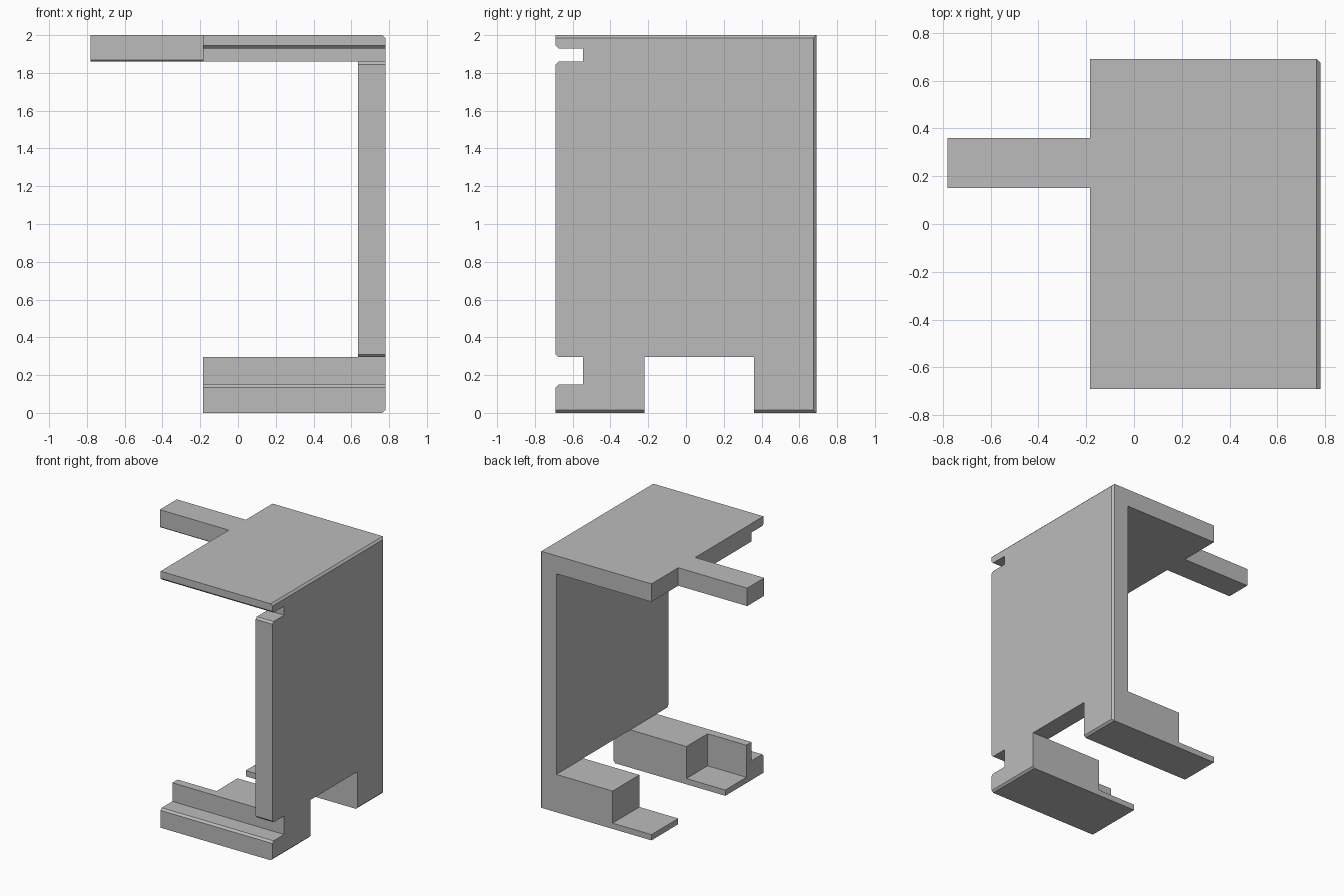
import bpy
import bmesh

cube = bpy.data.objects.get("Cube")
if cube:
    bpy.data.objects.remove(cube, do_unlink=True)

# One plain grey for the whole bracket
grey = bpy.data.materials.new("plain grey")
grey.use_nodes = True
colour = (0.5, 0.5, 0.5, 1)
grey.diffuse_color = colour
grey.node_tree.nodes["Principled BSDF"].inputs["Base Color"].default_value = colour

LEFT, RIGHT, INNER = -0.185, 0.78, 0.635    # tips of the plates, wall faces
FRONT, BACK = -0.69, 0.69
SHELF, FOOT, LIP, SLOT = 1.86, 0.295, 0.15, -0.545
C = 0.015                                   # chamfer


def extrude(name, outline, x0, x1, chamfer=None):
    """Extrude a (y, z) outline along x, bevelling the edges picked by a rule."""
    bm = bmesh.new()
    face = bm.faces.new([bm.verts.new((x0, y, z)) for y, z in outline])
    moved = bmesh.ops.extrude_face_region(bm, geom=[face])["geom"]
    bmesh.ops.translate(bm, vec=(x1 - x0, 0, 0),
                        verts=[v for v in moved if isinstance(v, bmesh.types.BMVert)])
    bmesh.ops.recalc_face_normals(bm, faces=bm.faces)
    if chamfer:
        edges = [e for e in bm.edges if all(chamfer(v.co) for v in e.verts)]
        bmesh.ops.bevel(bm, geom=edges, offset=C, segments=1, affect='EDGES')
    mesh = bpy.data.meshes.new(name)
    bm.to_mesh(mesh)
    bm.free()
    mesh.materials.append(grey)
    obj = bpy.data.objects.new(name, mesh)
    bpy.context.collection.objects.link(obj)
    return obj


def box(name, x0, x1, y0, y1, z0, z1):
    return extrude(name, [(y0, z0), (y1, z0), (y1, z1), (y0, z1)], x0, x1)


def combine(target, tool, operation):
    mod = target.modifiers.new(tool.name, 'BOOLEAN')
    mod.object, mod.operation, mod.solver = tool, operation, 'EXACT'
    bpy.context.view_layer.objects.active = target
    bpy.ops.object.modifier_apply(modifier=mod.name)
    bpy.data.objects.remove(tool, do_unlink=True)


# Side silhouette with front slots, leg gap and chamfered lips
side = [
    (FRONT, 0), (-0.22, 0), (-0.22, FOOT), (0.36, FOOT), (0.36, 0),
    (BACK, 0), (BACK, 2), (FRONT, 2),
    (FRONT, 1.93 + C), (FRONT + C, 1.93), (SLOT, 1.93),
    (SLOT, SHELF), (FRONT + C, SHELF), (FRONT, SHELF - C),
    (FRONT, FOOT + C), (FRONT + C, FOOT), (SLOT, FOOT),
    (SLOT, LIP), (FRONT + C, LIP), (FRONT, LIP - C),
]
bracket = extrude("bracket_body", side, LEFT, RIGHT,
                  lambda p: p.x > RIGHT - 0.001 and (p.z < 0.001 or p.z > 1.999))

# Open space between the top plate and the feet
combine(bracket, box("interior", -1, INNER, -1, 1, FOOT, SHELF), 'DIFFERENCE')

# Recesses in the tips of the two feet
combine(bracket, box("front_recess", -1, 0.15, -0.48, 0, 0.045, 0.4), 'DIFFERENCE')
combine(bracket, box("back_recess", -1, 0.15, 0.3, 1, 0.045, 0.4), 'DIFFERENCE')

# Arm reaching out from the top plate, lower front edge chamfered
arm = extrude("arm", [(0.15 + C / 2, SHELF), (0.36, SHELF), (0.36, 2), (0.15, 2),
                      (0.15, SHELF + C / 2)], -0.78, LEFT)
combine(bracket, arm, 'UNION')
